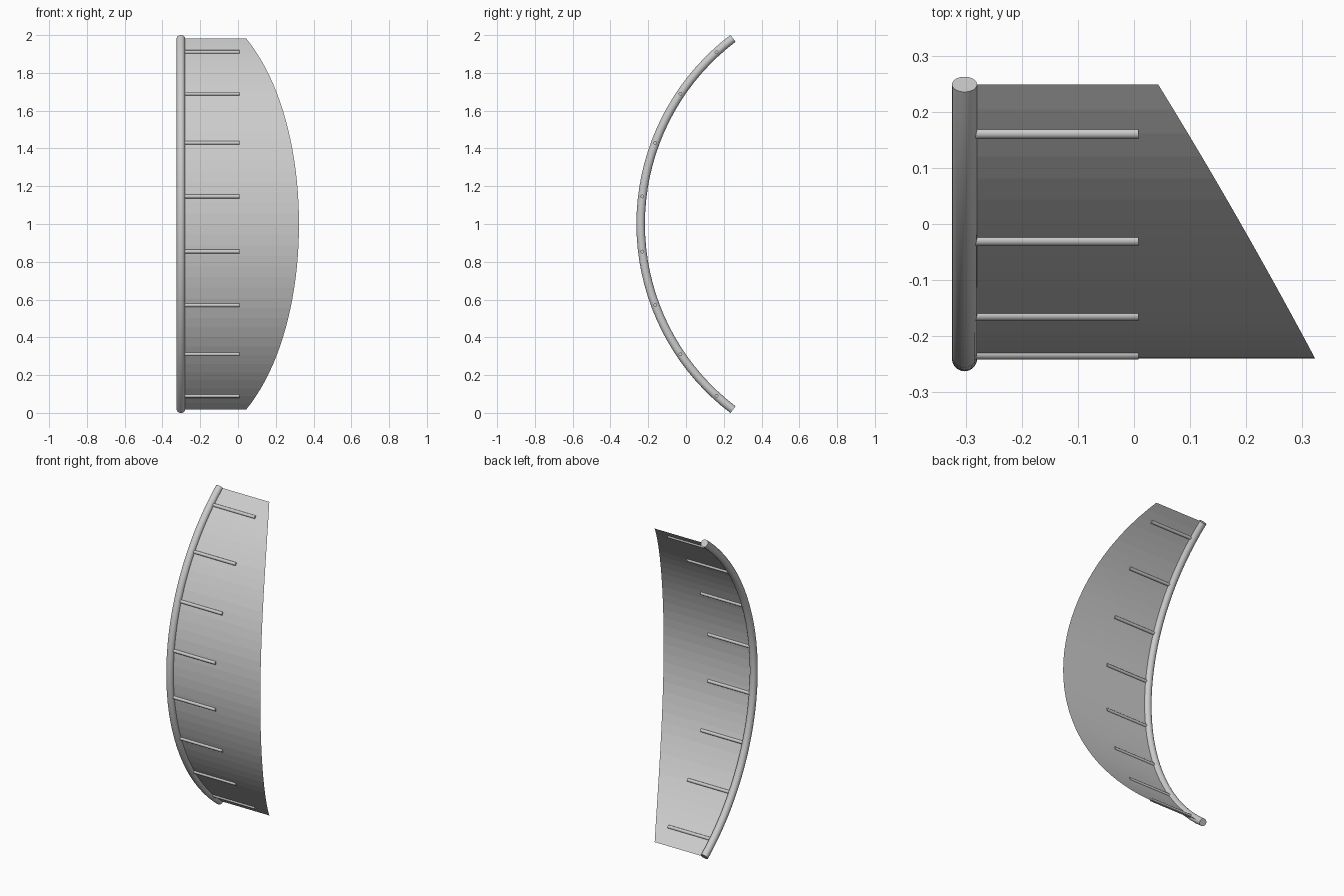
import bpy, bmesh, math
from mathutils import Vector

if "Cube" in bpy.data.objects:
    bpy.data.objects.remove(bpy.data.objects["Cube"])

R = 1.232                   # radius of the bow arc
A = math.radians(52.9)      # half angle of the arc
XT = -0.302                 # tube centre line


def arc(t, x):
    """Point on the arc, t from -1 (bottom) to 1 (top)."""
    a = t * A
    return Vector((x, -0.24 + R * (1 - math.cos(a)), 1 + R * math.sin(a)))


def finish(bm, name, angle=None):
    bmesh.ops.recalc_face_normals(bm, faces=bm.faces)
    me = bpy.data.meshes.new(name)
    bm.to_mesh(me)
    bm.free()
    ob = bpy.data.objects.new(name, me)
    bpy.context.collection.objects.link(ob)
    if angle:
        bpy.context.view_layer.objects.active = ob
        ob.select_set(True)
        bpy.ops.object.shade_smooth_by_angle(angle=math.radians(angle))
        ob.select_set(False)


def tube(name, frames, r, sides):
    """Sweep a circle along (centre, normal) frames; its other axis is given too."""
    bm = bmesh.new()
    rings = []
    for c, u, v in frames:
        rings.append([bm.verts.new(c + r * (math.cos(k * math.tau / sides) * u
                                            + math.sin(k * math.tau / sides) * v))
                      for k in range(sides)])
    for p, q in zip(rings, rings[1:]):
        for k in range(sides):
            j = (k + 1) % sides
            bm.faces.new((p[k], p[j], q[j], q[k]))
    bm.faces.new(rings[0])
    bm.faces.new(rings[-1])
    finish(bm, name, 35)


X, Y, Z = Vector((1, 0, 0)), Vector((0, 1, 0)), Vector((0, 0, 1))

# curved edge tube
frames = []
for i in range(37):
    t = -1 + 2 * i / 36
    a = t * A
    frames.append((arc(t, XT), X, Vector((0, -math.cos(a), math.sin(a)))))
tube("edge_tube", frames, 0.0225, 20)

# thin curved sheet with a bulging free edge
bm = bmesh.new()
n = 40
rows = []
for i in range(n + 1):
    t = -1 + 2 * i / n
    rows.append((bm.verts.new(arc(t, XT)), bm.verts.new(arc(t, 0.323 - 0.28 * t * t))))
for p, q in zip(rows, rows[1:]):
    bm.faces.new((p[0], p[1], q[1], q[0]))
finish(bm, "curved_sheet")

# eight straight battens through the sheet
for i in range(8):
    t = -0.9 + 1.8 * i / 7
    tube(f"batten_{i + 1}", [(arc(t, x), Y, Z) for x in (-0.292, 0.008)], 0.01, 12)
